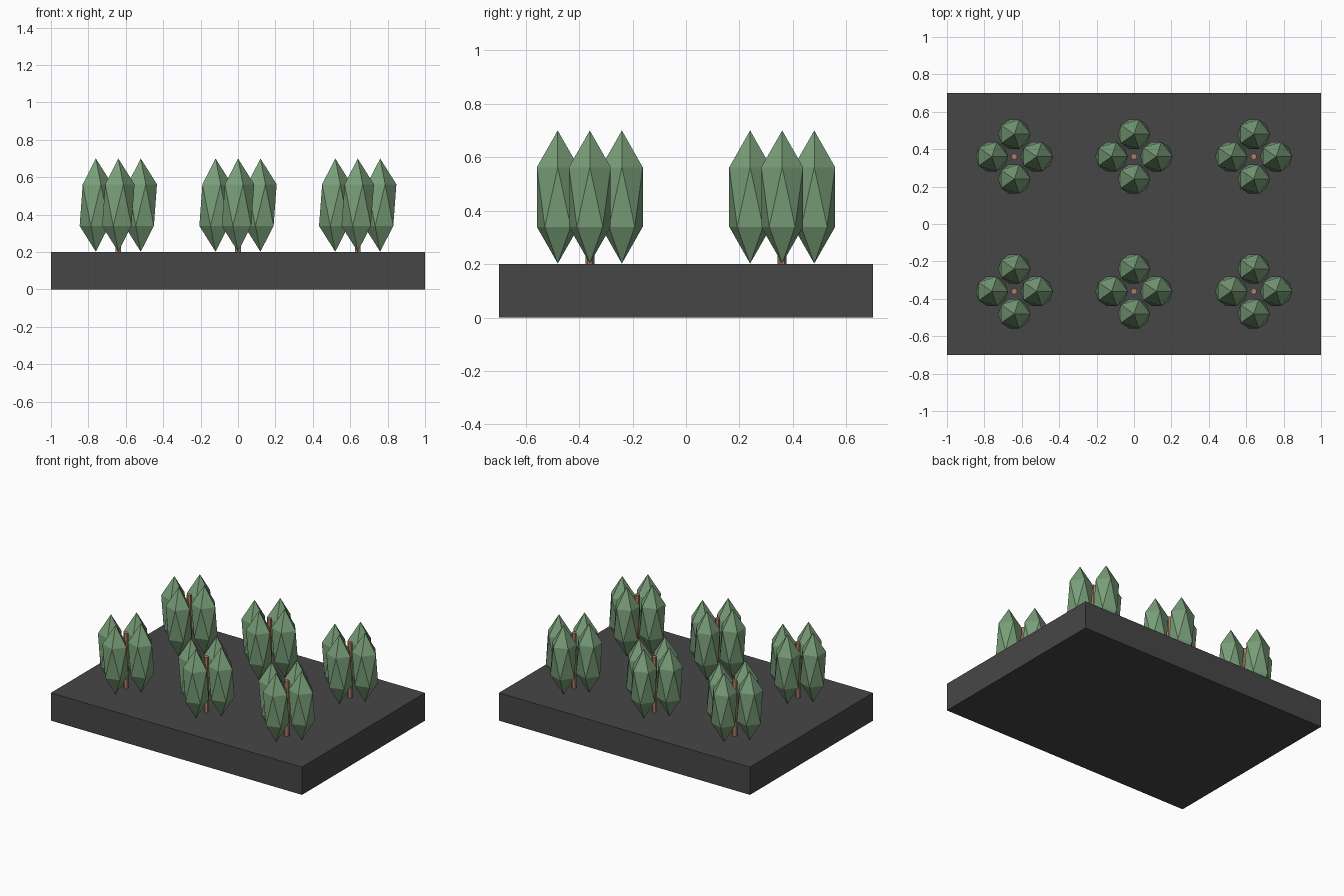
import bpy
from math import cos, sin, pi

if "Cube" in bpy.data.objects:
    bpy.data.objects.remove(bpy.data.objects["Cube"])


def material(name, color):
    m = bpy.data.materials.new(name)
    m.diffuse_color = (*color, 1)
    m.use_nodes = True
    m.node_tree.nodes["Principled BSDF"].inputs["Base Color"].default_value = m.diffuse_color
    return m


dark = material("dark grey", (0.062, 0.062, 0.062))
green = material("leaf green", (0.19, 0.34, 0.19))
brown = material("trunk brown", (0.43, 0.22, 0.13))


def finish(name, mat):
    ob = bpy.context.object
    ob.name = name
    ob.data.materials.append(mat)
    return ob


# ground slab
bpy.ops.mesh.primitive_cube_add(size=1, location=(0, 0, 0.1))
finish("base_slab", dark).scale = (2, 1.4, 0.2)

# six trees: thin trunk with four stretched leaf clumps around it
for x in (-0.64, 0, 0.64):
    for y in (-0.36, 0.36):
        bpy.ops.mesh.primitive_cylinder_add(vertices=6, radius=0.017, depth=0.4,
                                            location=(x, y, 0.4))
        finish("trunk", brown)
        for i in range(4):
            a = i * pi / 2
            bpy.ops.mesh.primitive_ico_sphere_add(
                subdivisions=1, radius=1,
                location=(x + 0.12 * cos(a), y + 0.12 * sin(a), 0.451))
            finish("leaf_clump", green).scale = (0.097, 0.092, 0.249)
